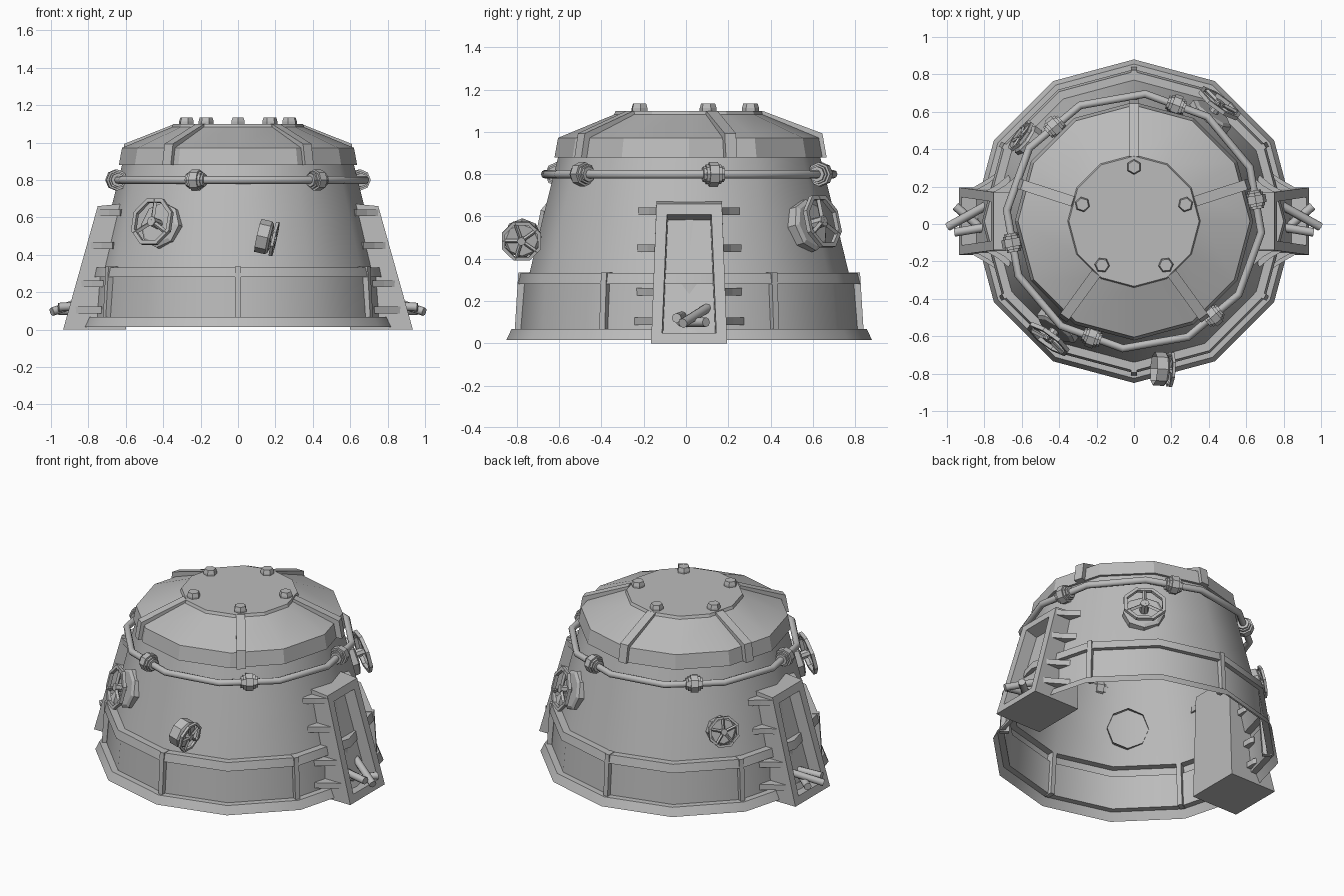
import bpy, bmesh, math
from math import radians, cos, sin, pi
from mathutils import Matrix, Vector

if "Cube" in bpy.data.objects:
    bpy.data.objects.remove(bpy.data.objects["Cube"])

CENTRE = Matrix.Translation((0, 0.015, 0))

metal = bpy.data.materials.new("grey_metal")
metal.use_nodes = True
grey = (0.5, 0.5, 0.5, 1)
metal.diffuse_color = grey
metal.node_tree.nodes["Principled BSDF"].inputs["Base Color"].default_value = grey


def finish(name, bm, smooth=0):
    """Turn a bmesh into an object, smoothing edges below the given angle."""
    bmesh.ops.recalc_face_normals(bm, faces=bm.faces)
    mesh = bpy.data.meshes.new(name)
    bm.to_mesh(mesh)
    bm.free()
    mesh.materials.append(metal)
    ob = bpy.data.objects.new(name, mesh)
    bpy.context.collection.objects.link(ob)
    if smooth:
        bpy.ops.object.select_all(action='DESELECT')
        ob.select_set(True)
        bpy.context.view_layer.objects.active = ob
        bpy.ops.object.shade_smooth_by_angle(angle=radians(smooth))
    return ob


def around(az):
    """Frame whose x axis points outward at a compass angle."""
    return CENTRE @ Matrix.Rotation(radians(az), 4, 'Z')


def lathe(bm, profile, n, mat, closed=False, cap=False):
    """Spin a (radius, height) profile round the local z axis."""
    rings = [[bm.verts.new(mat @ Vector((r * cos(2 * pi * i / n), r * sin(2 * pi * i / n), z)))
              for i in range(n)] for r, z in profile]
    pairs = list(zip(rings, rings[1:])) + ([(rings[-1], rings[0])] if closed else [])
    for a, b in pairs:
        for i in range(n):
            j = (i + 1) % n
            bm.faces.new((a[i], a[j], b[j], b[i]))
    if cap:
        bm.faces.new(rings[-1])
    return rings


def rod(bm, a, b, r, n, mat=Matrix()):
    a, b = Vector(a), Vector(b)
    d = b - a
    m = mat @ Matrix.Translation(a) @ d.to_track_quat('Z', 'Y').to_matrix().to_4x4()
    rings = lathe(bm, [(r, 0), (r, d.length)], n, m, cap=True)
    bm.faces.new(rings[0])


def prism(bm, points, offset, mat=Matrix()):
    """Sweep a flat outline along an offset, centred on the outline."""
    off = Vector(offset)
    lo = [bm.verts.new(mat @ (Vector(p) - off / 2)) for p in points]
    hi = [bm.verts.new(mat @ (Vector(p) + off / 2)) for p in points]
    bm.faces.new(lo)
    bm.faces.new(hi)
    for i in range(len(lo)):
        j = (i + 1) % len(lo)
        bm.faces.new((lo[i], lo[j], hi[j], hi[i]))


# Twelve-sided hull, open underneath
bm = bmesh.new()
lathe(bm, [(0.865, 0.015), (0.84, 0.068), (0.80, 0.068), (0.783, 0.28), (0.812, 0.28),
           (0.80, 0.333), (0.755, 0.333), (0.69, 0.6), (0.62, 0.88)], 12, CENTRE)
finish("hull_wall", bm, 35)

# Roof with collar and raised centre hatch
bm = bmesh.new()
lathe(bm, [(0.615, 0.88), (0.637, 0.88), (0.62, 0.972), (0.355, 1.082), (0.348, 1.10)],
      12, CENTRE, cap=True)
finish("roof", bm, 20)

# Radial roof straps and hatch bolts
straps, bolts = bmesh.new(), bmesh.new()
for k in range(5):
    frame = around(90 + 72 * k)
    strap = [(0.33, 1.07), (0.345, 1.10), (0.63, 0.993), (0.65, 0.88), (0.6, 0.88), (0.58, 0.96)]
    prism(straps, [(r, 0, z) for r, z in strap], (0, 0.056, 0), frame)
    lathe(bolts, [(0.041, 1.095), (0.041, 1.112), (0.034, 1.134)], 6,
          frame @ Matrix.Translation((0.29, 0, 0)), cap=True)
finish("roof_straps", straps)
finish("hatch_bolts", bolts)

# Upright posts on the lower band
bm = bmesh.new()
for k in range(6):
    post = [(0.77, 0.06), (0.825, 0.06), (0.808, 0.336), (0.75, 0.336)]
    prism(bm, [(r, 0, z) for r, z in post], (0, 0.03, 0), around(30 + 60 * k))
finish("band_posts", bm)

# Pipe ring: mitred twelve-sided loop with couplings on every second side
bm = bmesh.new()
section = [(0.683 + 0.021 * cos(pi * i / 4), 0.8 + 0.021 * sin(pi * i / 4)) for i in range(8)]
lathe(bm, section, 12, around(25), closed=True)
finish("pipe_ring", bm, 50)

bm = bmesh.new()
for k in range(6):
    frame = around(10 + 60 * k) @ Matrix.Translation((0.66, 0, 0.8))
    for half, r in ((0.05, 0.037), (0.037, 0.046), (0.022, 0.057)):
        rod(bm, (0, -half, 0), (0, half, 0), r, 8, frame)
finish("pipe_couplings", bm)


def valve(name, mat, r, spokes, plate, lift):
    """Handwheel on a round plate, facing local z."""
    bm = bmesh.new()
    lathe(bm, [(plate, -0.04), (plate, 0.02), (plate * 0.85, 0.032)], 8, mat, cap=True)
    rod(bm, (0, 0, 0), (0, 0, lift + 0.012), r * 0.2, 8, mat)
    w = r * 0.16
    lathe(bm, [(r, lift - w / 2), (r, lift + w / 2), (r - w, lift + w / 2), (r - w, lift - w / 2)],
          8, mat @ Matrix.Rotation(pi / 8, 4, 'Z'), closed=True)
    for k in range(spokes):
        a = pi + 2 * pi * k / spokes
        rod(bm, (0, 0, lift), ((r - w / 2) * cos(a), (r - w / 2) * sin(a), lift), r * 0.09, 4, mat)
    finish(name, bm)


# Handwheels on the sloping wall
for name, az, z, r, spokes, plate, lift in (
        ("front_handwheel", 234, 0.555, 0.135, 3, 0.125, 0.09),
        ("back_handwheel", 54, 0.555, 0.135, 3, 0.125, 0.09),
        ("small_back_handwheel", 143, 0.5, 0.1, 5, 0.09, 0.05)):
    wall = Matrix.Translation((0.875 - 0.33 * z, 0, z)) @ Matrix.Rotation(radians(76), 4, 'Y')
    valve(name, around(az) @ wall, r, spokes, plate, lift)
tilt = Vector((0.97, -0.06, -0.22)).to_track_quat('Z', 'Y').to_matrix().to_4x4()
valve("small_front_handwheel", Matrix.Translation((0.145, -0.775, 0.495)) @ tilt, 0.1, 5, 0.09, 0.05)

# Sloping side alcoves, each with gussets and loose pipes
for side, sx in (("left", 1), ("right", -1)):
    mirror = CENTRE @ Matrix.Diagonal((sx, 1, 1, 1))

    # Tapered box with a recessed front
    bm = bmesh.new()
    corners = [[bm.verts.new(mirror @ Vector((x, y * s, z))) for s in (-1, 1)]
               for x, y, z in ((0.60, 0.18, 0), (0.935, 0.18, 0), (0.75, 0.155, 0.66), (0.60, 0.155, 0.675))]
    for i in range(4):
        a, b = corners[i], corners[(i + 1) % 4]
        f = bm.faces.new((a[0], a[1], b[1], b[0]))
        if i == 1:
            front = f
    for s in (0, 1):
        bm.faces.new([c[s] for c in corners])
    bmesh.ops.recalc_face_normals(bm, faces=bm.faces)
    bmesh.ops.inset_individual(bm, faces=[front], thickness=0.072)
    bmesh.ops.inset_individual(bm, faces=[front], thickness=0.006, depth=-0.08)
    finish(side + "_alcove", bm)

    # Tapered gussets from the box sides to the wall
    bm = bmesh.new()
    for z, outer, inner in ((0.625, 0.75, 0.62), (0.45, 0.79, 0.66), (0.245, 0.84, 0.70), (0.105, 0.87, 0.72)):
        y = 0.178 - 0.035 * z
        for s in (-1, 1):
            outline = [(outer, y), (outer - 0.06, y + 0.035), (inner + 0.01, y + 0.085),
                       (inner, y + 0.06), (inner, y - 0.02), (outer - 0.01, y - 0.02)]
            prism(bm, [(px, py * s, z) for px, py in outline], (0, 0, 0.036), mirror)
    finish(side + "_gussets", bm)

    # Loose pipes at the foot of the recess
    bm = bmesh.new()
    for a, b in (((0.78, 0.09, 0.17), (0.995, -0.03, 0.095)),
                 ((0.78, -0.07, 0.10), (0.955, 0.08, 0.10)),
                 ((0.78, -0.03, 0.13), (0.96, -0.06, 0.12))):
        rod(bm, a, b, 0.023, 8, mirror)
    finish(side + "_loose_pipes", bm, 50)
